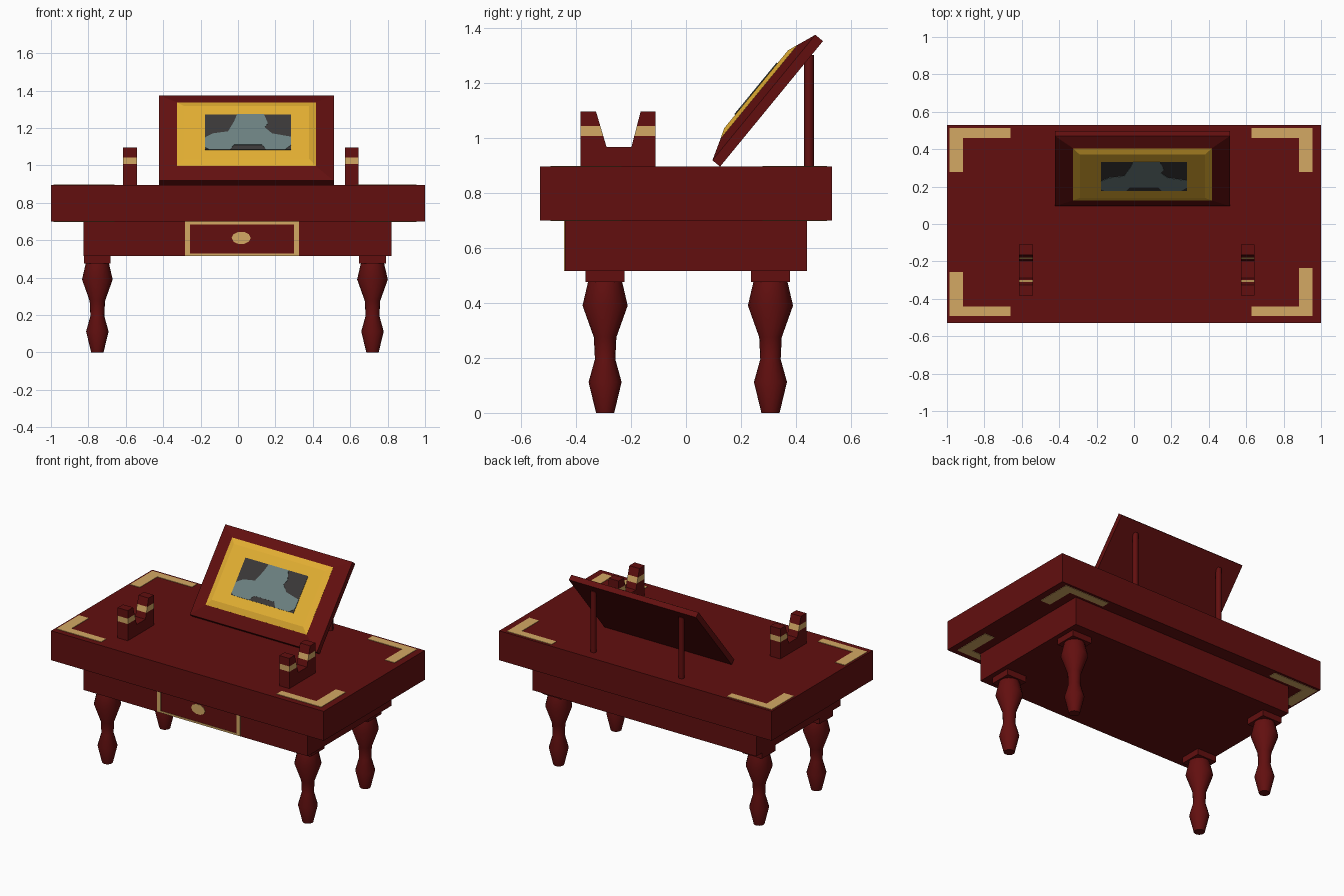
import bpy, bmesh, math
from mathutils import Matrix, Vector

if "Cube" in bpy.data.objects:
    bpy.data.objects.remove(bpy.data.objects["Cube"])


def mat(name, r, g, b):
    m = bpy.data.materials.new(name)
    lin = [((c / 255 + 0.055) / 1.055) ** 2.4 if c > 10 else c / 255 / 12.92 for c in (r, g, b)]
    m.diffuse_color = (*lin, 1)
    m.use_nodes = True
    m.node_tree.nodes["Principled BSDF"].inputs["Base Color"].default_value = m.diffuse_color
    return m


RED = mat("dark red wood", 98, 15, 15)
TAN = mat("tan inlay", 212, 169, 100)
GOLD = mat("gold frame", 226, 174, 50)
GREY = mat("dark grey picture", 58, 56, 56)
TEAL = mat("grey teal figure", 108, 128, 128)


def finish(name, bm, *mats, matrix=None):
    bmesh.ops.recalc_face_normals(bm, faces=bm.faces)
    me = bpy.data.meshes.new(name)
    bm.to_mesh(me)
    bm.free()
    for m in mats:
        me.materials.append(m)
    ob = bpy.data.objects.new(name, me)
    if matrix:
        ob.matrix_world = matrix
    bpy.context.collection.objects.link(ob)
    return ob


def box(name, x, y, z, m):
    bm = bmesh.new()
    bmesh.ops.create_cube(bm, size=1)
    for v in bm.verts:
        v.co = [a[0] + (c + 0.5) * (a[1] - a[0]) for a, c in zip((x, y, z), v.co)]
    return finish(name, bm, m)


def prism(name, pts, direction, *mats, matrix=None, cuts=()):
    """Extrude a flat outline; optional cuts make a band of the second material."""
    bm = bmesh.new()
    f = bm.faces.new([bm.verts.new(p) for p in pts])
    r = bmesh.ops.extrude_face_region(bm, geom=[f], use_keep_orig=True)
    bmesh.ops.translate(bm, vec=Vector(direction),
                        verts=[g for g in r["geom"] if isinstance(g, bmesh.types.BMVert)])
    for z in cuts:
        bmesh.ops.bisect_plane(bm, geom=bm.verts[:] + bm.edges[:] + bm.faces[:],
                               plane_co=(0, 0, z), plane_no=(0, 0, 1))
    if cuts:
        for f in bm.faces:
            f.material_index = int(cuts[0] < f.calc_center_bounds().z < cuts[1])
    return finish(name, bm, *mats, matrix=matrix)


def rect_loft(name, rings, m, matrix):
    """Stack of rectangles (half width, low, high, height), closed at both ends."""
    bm = bmesh.new()
    loops = [[bm.verts.new(p) for p in ((-h, a, n), (h, a, n), (h, b, n), (-h, b, n))]
             for h, a, b, n in rings]
    for A, B in zip(loops, loops[1:]):
        for i in range(4):
            j = (i + 1) % 4
            bm.faces.new((A[i], A[j], B[j], B[i]))
    bm.faces.new(loops[0][::-1])
    bm.faces.new(loops[-1])
    return finish(name, bm, m, matrix=matrix)


def lathe(name, profile, x, y, sides, m):
    bm = bmesh.new()
    loops = [[bm.verts.new((r * math.cos(k * math.tau / sides), r * math.sin(k * math.tau / sides), z))
              for k in range(sides)] for r, z in profile]
    for A, B in zip(loops, loops[1:]):
        for i in range(sides):
            j = (i + 1) % sides
            bm.faces.new((A[i], A[j], B[j], B[i]))
    bm.faces.new(loops[0][::-1])
    bm.faces.new(loops[-1])
    ob = finish(name, bm, m, matrix=Matrix.Translation((x, y, 0)))
    bpy.ops.object.select_all(action='DESELECT')
    ob.select_set(True)
    bpy.context.view_layer.objects.active = ob
    bpy.ops.object.shade_smooth_by_angle(angle=math.radians(50))
    return ob


# Table top and apron
box("table_top", (-1, 1), (-0.53, 0.53), (0.70, 0.895), RED)
box("apron", (-0.825, 0.82), (-0.44, 0.44), (0.515, 0.70), RED)

# Turned legs with square collars
LEG = [(0.033, 0), (0.06, 0.112), (0.037, 0.195), (0.041, 0.275), (0.082, 0.39), (0.062, 0.476)]
for sx, x in (("left", -0.752), ("right", 0.719)):
    for sy, y in (("front", -0.294), ("back", 0.307)):
        lathe(f"{sy}_{sx}_leg", LEG, x, y, 16, RED)
        box(f"{sy}_{sx}_leg_collar", (x - 0.071, x + 0.071), (y - 0.071, y + 0.071),
            (0.475, 0.516), RED)

# Corner inlays on the upper and lower faces of the top: outer x, y and arm ends
CORNERS = [("back_left", -0.987, 0.513, -0.66, 0.278), ("back_right", 0.955, 0.513, 0.628, 0.278),
           ("front_left", -0.987, -0.492, -0.66, -0.257), ("front_right", 0.955, -0.492, 0.628, -0.235)]
for label, x0, y0, x1, y1 in CORNERS:
    xi = x0 + math.copysign(0.072, x1 - x0)
    yi = y0 + math.copysign(0.052, y1 - y0)
    outline = [(x0, y0), (x1, y0), (x1, yi), (xi, yi), (xi, y1), (x0, y1)]
    for side, z in (("upper", 0.893), ("lower", 0.697)):
        prism(f"{label}_{side}_inlay", [(x, y, z) for x, y in outline], (0, 0, 0.005), TAN)

# Drawer border and pull on the apron front
yf = (-0.443, -0.438)
box("drawer_border_top", (-0.283, 0.325), yf, (0.683, 0.699), TAN)
box("drawer_border_bottom", (-0.283, 0.325), yf, (0.516, 0.528), TAN)
box("drawer_border_left", (-0.283, -0.257), yf, (0.528, 0.683), TAN)
box("drawer_border_right", (0.299, 0.325), yf, (0.528, 0.683), TAN)
prism("drawer_pull", [(0.017 + 0.051 * math.cos(k * math.tau / 10), -0.443,
                       0.612 + 0.034 * math.sin(k * math.tau / 10)) for k in range(10)],
      (0, 0.005, 0), TAN)

# Notched rests with a tan band
REST = [(-0.383, 0.89), (-0.11, 0.89), (-0.11, 1.095), (-0.165, 1.095), (-0.198, 0.967),
        (-0.289, 0.967), (-0.327, 1.095), (-0.383, 1.095)]
for label, x in (("left", -0.615), ("right", 0.571)):
    prism(f"{label}_rest", [(x, y, z) for y, z in REST], (0.074, 0, 0), RED, TAN,
          cuts=(1.006, 1.042))

# Tilted panel: local x across, y up the slope, z out of the face
TILT = Matrix(((1, 0, 0, 0.045), (0, 0.634, -0.773, 0.096), (0, 0.773, 0.634, 0.918), (0, 0, 0, 1)))
rect_loft("tilted_panel", [(0.467, 0, 0.59, -0.036), (0.467, 0, 0.59, 0),
                           (0.371, 0.08, 0.52, 0.027)], RED, TILT)
rect_loft("picture_frame", [(0.371, 0.08, 0.52, 0.026), (0.371, 0.08, 0.52, 0.0275),
                            (0.335, 0.118, 0.483, 0.041)], GOLD, TILT)
rect_loft("picture", [(0.23, 0.18, 0.423, 0.04), (0.23, 0.18, 0.423, 0.043)], GREY,
          TILT @ Matrix.Translation((0.008, 0, 0)))
FIGURE = [(-0.221, 0.194), (-0.221, 0.263), (-0.179, 0.291), (-0.098, 0.305), (-0.066, 0.374),
          (-0.05, 0.423), (0.094, 0.423), (0.115, 0.361), (0.098, 0.333), (0.137, 0.291),
          (0.238, 0.268), (0.238, 0.21), (0.206, 0.18), (0.105, 0.18), (0.083, 0.213),
          (-0.066, 0.213), (-0.088, 0.18), (-0.2, 0.18)]
prism("picture_figure", [(u, s, 0.042) for u, s in FIGURE], (0, 0, 0.003), TEAL, matrix=TILT)

# Round props behind the panel
for label, x in (("left", -0.28), ("right", 0.365)):
    lathe(f"{label}_prop", [(0.018, 0.89), (0.018, 1.3)], x, 0.447, 8, RED)
